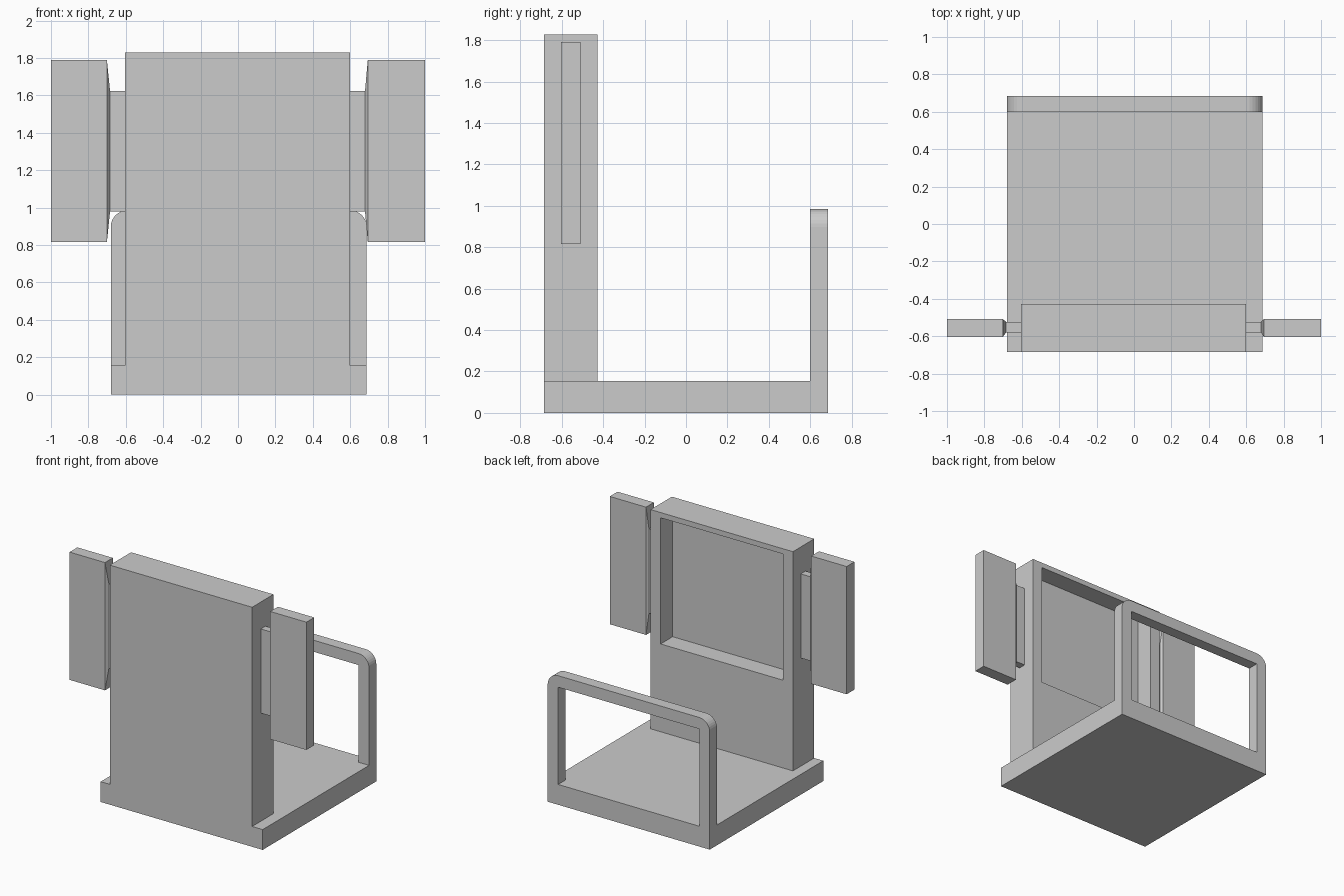
import bpy, bmesh
from math import sin, cos, pi

if "Cube" in bpy.data.objects:
    bpy.data.objects.remove(bpy.data.objects["Cube"])


def finish(name, bm):
    bmesh.ops.recalc_face_normals(bm, faces=bm.faces[:])
    mesh = bpy.data.meshes.new(name)
    bm.to_mesh(mesh)
    bm.free()
    obj = bpy.data.objects.new(name, mesh)
    bpy.context.collection.objects.link(obj)
    return obj


def loft(bm, rings):
    """Join equal-length rings of points and cap both ends."""
    vs = [[bm.verts.new(p) for p in ring] for ring in rings]
    for a, b in zip(vs, vs[1:]):
        for i in range(len(a)):
            j = (i + 1) % len(a)
            bm.faces.new((a[i], a[j], b[j], b[i]))
    bm.faces.new(vs[0])
    bm.faces.new(vs[-1])
    bm.normal_update()


def rect_xz(y, x0, x1, z0, z1):
    return [(x0, y, z0), (x1, y, z0), (x1, y, z1), (x0, y, z1)]


def rect_yz(x, y0, y1, z0, z1):
    return [(x, y0, z0), (x, y1, z0), (x, y1, z1), (x, y0, z1)]


X0, X1, Y, BASE = -0.68, 0.688, 0.685, 0.155

# Flat base slab
bm = bmesh.new()
loft(bm, [rect_xz(-Y, X0, X1, 0, BASE), rect_xz(Y, X0, X1, 0, BASE)])
finish("base", bm)

# Upright panel: its rear face steps in to a rectangular recess
PX0, PX1, FACE, FLOOR = -0.603, 0.599, -0.428, -0.573
bm = bmesh.new()
outer = (PX0, PX1, BASE, 1.828)
inner = (PX0 + 0.085, PX1 - 0.085, 0.825, 1.788)
loft(bm, [rect_xz(-Y, *outer), rect_xz(FACE, *outer),
          rect_xz(FACE, *inner), rect_xz(FLOOR, *inner)])
finish("back_panel", bm)

# Open hoop with rounded outer top corners and a square opening
T, TOP, R, N = 0.088, 0.985, 0.088, 8
arc = [pi / 2 * i / N for i in range(N + 1)]
profile = [(X1 - T, BASE), (X1, BASE)]
profile += [(X1 - R + R * cos(a), TOP - R + R * sin(a)) for a in arc]
profile += [(X0 + R - R * sin(a), TOP - R + R * cos(a)) for a in arc]
profile += [(X0, BASE), (X0 + T, BASE), (X0 + T, TOP - T), (X1 - T, TOP - T)]
bm = bmesh.new()
loft(bm, [[(x, y, z) for x, z in profile] for y in (0.598, Y)])
finish("hoop", bm)

# Side wings: narrow neck, short flare, then a tall flat block
neck = (-0.58, -0.523, 0.98, 1.622)
block = (-0.603, -0.509, 0.815, 1.79)
for name, xs in (("wing_right", (PX1, 0.679, 0.694, 1.0)),
                 ("wing_left", (PX0, -0.684, -0.701, -1.0))):
    bm = bmesh.new()
    loft(bm, [rect_yz(x, *s) for x, s in zip(xs, (neck, neck, block, block))])
    finish(name, bm)
